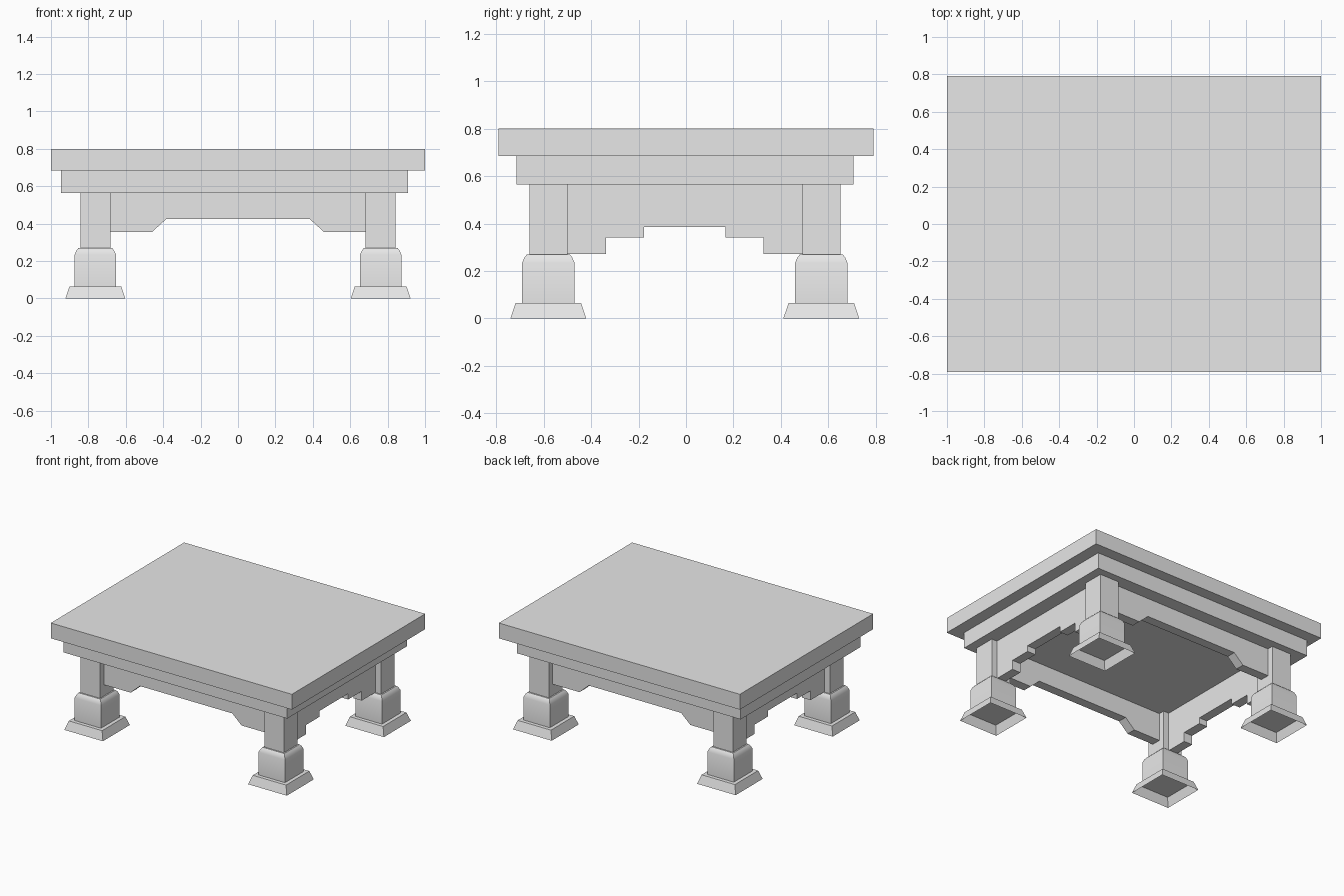
import bpy
import bmesh
import math

cube = bpy.data.objects.get("Cube")
if cube:
    bpy.data.objects.remove(cube, do_unlink=True)

# Single stone grey material
stone = bpy.data.materials.new("stone_grey")
stone.use_nodes = True
GREY = (0.8, 0.8, 0.8, 1)
stone.diffuse_color = GREY
bsdf = next(n for n in stone.node_tree.nodes if n.type == "BSDF_PRINCIPLED")
bsdf.inputs["Base Color"].default_value = GREY

MID_Y = -0.005            # the underframe sits slightly off centre
LEG_X, LEG_Y = 0.763, 0.575
POST = 0.08               # half width of a leg post
APRON = 0.07              # apron thickness


def finish(name, bm, location=(0, 0, 0)):
    mesh = bpy.data.meshes.new(name)
    bm.to_mesh(mesh)
    bm.free()
    mesh.materials.append(stone)
    obj = bpy.data.objects.new(name, mesh)
    obj.location = location
    bpy.context.collection.objects.link(obj)
    return obj


def stack(name, rings, location, bottom=True):
    """Loft square-cornered rings given as (z, half x, half y)."""
    bm = bmesh.new()
    loops = [[bm.verts.new((sx * hx, sy * hy, z))
              for sx, sy in ((-1, -1), (1, -1), (1, 1), (-1, 1))]
             for z, hx, hy in rings]
    for low, high in zip(loops, loops[1:]):
        for i in range(4):
            j = (i + 1) % 4
            bm.faces.new((low[i], low[j], high[j], high[i]))
    bm.faces.new(loops[-1])
    if bottom:
        bm.faces.new(loops[0][::-1])
    return finish(name, bm, location)


def apron(name, half_outline, location, turn=0):
    """Extrude a left-right mirrored outline (u, z) into a board."""
    outline = half_outline + [(-u, z) for u, z in reversed(half_outline)]
    bm = bmesh.new()
    face = bm.faces.new([bm.verts.new((u, -APRON / 2, z)) for u, z in outline])
    grown = bmesh.ops.extrude_face_region(bm, geom=[face])
    moved = [v for v in grown["geom"] if isinstance(v, bmesh.types.BMVert)]
    bmesh.ops.translate(bm, verts=moved, vec=(0, APRON, 0))
    bmesh.ops.recalc_face_normals(bm, faces=bm.faces)
    obj = finish(name, bm, location)
    obj.rotation_euler.z = turn
    return obj


# Top slab and the stepped frieze below it
stack("table_top", [(0.685, 1, 0.79), (0.8, 1, 0.79)], (0, 0, 0))
stack("frieze", [(0.565, 0.928, 0.71), (0.685, 0.928, 0.71)], (-0.019, MID_Y, 0))

# Four legs: post, rounded-top block and hollow flared foot
for side, sx in (("left", 1), ("right", -1)):
    for end, sy in (("front", -1), ("back", 1)):
        spot = (sx * LEG_X, MID_Y + sy * LEG_Y, 0)
        tag = f"{end}_{side}"
        stack(f"{tag}_post", [(0.265, POST, POST), (0.565, POST, POST)], spot)
        block = stack(f"{tag}_block",
                      [(z, h, h) for z, h in ((0.065, 0.11), (0.235, 0.11),
                                              (0.258, 0.1), (0.27, 0.09))],
                      spot, bottom=False)
        stack(f"{tag}_foot", [(0, 0.16, 0.16), (0.065, 0.138, 0.138)],
              spot, bottom=False)
        bpy.ops.object.select_all(action="DESELECT")
        block.select_set(True)
        bpy.context.view_layer.objects.active = block
        bpy.ops.object.shade_smooth_by_angle(angle=math.radians(45))

# Long aprons with a sloped recess, short aprons with a stepped one
long_edge = LEG_X - POST
sloped = [(long_edge, 0.565), (long_edge, 0.355), (0.46, 0.355), (0.383, 0.425)]
short_edge = LEG_Y - POST
stepped = [(short_edge, 0.565), (short_edge, 0.272), (0.331, 0.272),
           (0.331, 0.342), (0.171, 0.342), (0.171, 0.386)]
for name, s in (("front", -1), ("back", 1)):
    apron(f"{name}_apron", sloped, (0, MID_Y + s * LEG_Y, 0))
for name, s in (("right", -1), ("left", 1)):
    apron(f"{name}_apron", stepped, (s * LEG_X, MID_Y, 0), math.pi / 2)
